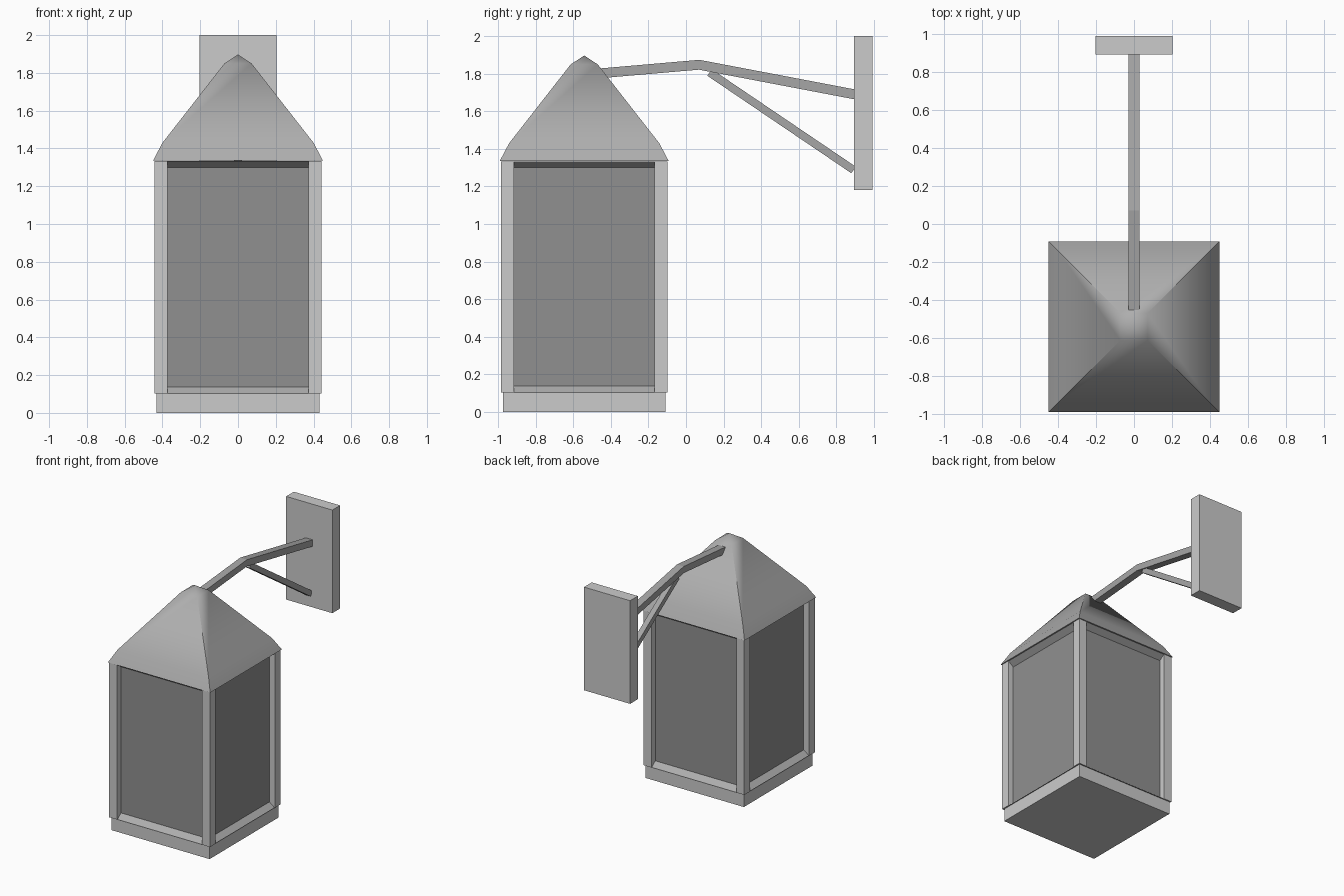
import bpy, bmesh
from mathutils import Vector

if "Cube" in bpy.data.objects:
    bpy.data.objects.remove(bpy.data.objects["Cube"])

CY = -0.542  # lantern axis in y


def grey(name, v):
    m = bpy.data.materials.new(name)
    m.diffuse_color = (v, v, v, 1)
    m.use_nodes = True
    m.node_tree.nodes["Principled BSDF"].inputs["Base Color"].default_value = m.diffuse_color
    return m


LIGHT = grey("light_metal", 0.64)
POST = grey("post_metal", 0.54)
ROOF = grey("roof_metal", 0.42)
RAIL = grey("rail_metal", 0.42)
PANE = grey("dark_pane", 0.28)
ARM = grey("arm_metal", 0.38)


def finish(name, bm, *mats):
    bmesh.ops.recalc_face_normals(bm, faces=bm.faces[:])
    me = bpy.data.meshes.new(name)
    bm.to_mesh(me)
    bm.free()
    for m in mats:
        me.materials.append(m)
    ob = bpy.data.objects.new(name, me)
    bpy.context.collection.objects.link(ob)
    return ob


def box(name, lo, hi, mat):
    bm = bmesh.new()
    bmesh.ops.create_cube(bm, size=1)
    lo, hi = Vector(lo), Vector(hi)
    for v in bm.verts:
        v.co = (lo + hi) / 2 + v.co * (hi - lo)
    return finish(name, bm, mat)


def square_stack(name, profile, mats, bands, sharp_below=None):
    """Stack of square rings (half width, z); a zero width ends in a point.
    bands gives the material slot of each step."""
    bm = bmesh.new()
    rings = []
    for r, z in profile:
        signs = ((-1, -1), (1, -1), (1, 1), (-1, 1)) if r else ((0, 0),)
        rings.append([bm.verts.new((sx * r, CY + sy * r, z)) for sx, sy in signs])
    for slot, a, b in zip(bands, rings, rings[1:]):
        for i in range(4):
            j = (i + 1) % 4
            top = [b[j], b[i]] if len(b) == 4 else b
            bm.faces.new([a[i], a[j]] + top).material_index = slot
    bm.faces.new(rings[0])
    if len(rings[-1]) == 4:
        bm.faces.new(rings[-1])
    if sharp_below is not None:
        for f in bm.faces:
            f.smooth = True
        z0 = profile[0][1]
        for e in bm.edges:
            za, zb = sorted(v.co.z for v in e.verts)
            rim = zb < z0 + 1e-4
            corner = zb - za > 1e-4 and zb < sharp_below
            e.smooth = not (rim or corner)
    return finish(name, bm, *mats)


def bar(name, path, half_width, half_thick, mat):
    """Square bar following a (y, z) path with mitred bends."""
    pts = [Vector(p) for p in path]
    dirs = [(b - a).normalized() for a, b in zip(pts, pts[1:])]
    bm = bmesh.new()
    rings = []
    for i, p in enumerate(pts):
        d0, d1 = dirs[max(i - 1, 0)], dirs[min(i, len(dirs) - 1)]
        t = (d0 + d1).normalized()
        n = Vector((-t.y, t.x)) * half_thick / t.dot(d0)
        rings.append([bm.verts.new((sx * half_width, p.x + sn * n.x, p.y + sn * n.y))
                      for sx, sn in ((-1, -1), (1, -1), (1, 1), (-1, 1))])
    for a, b in zip(rings, rings[1:]):
        for i in range(4):
            j = (i + 1) % 4
            bm.faces.new((a[i], a[j], b[j], b[i]))
    bm.faces.new(rings[0])
    bm.faces.new(rings[-1])
    return finish(name, bm, mat)


# Lantern base
box("lantern_base", (-0.432, CY - 0.432, 0), (0.432, CY + 0.432, 0.103), LIGHT)

# Recessed panes with sloping sills above and below
square_stack("lantern_panes", [(0.44, 0.103), (0.395, 0.138), (0.395, 1.30), (0.44, 1.334)],
             (RAIL, PANE), (0, 1, 0))

# Corner posts
for sx in (-1, 1):
    for sy in (-1, 1):
        xs = sorted((sx * 0.373, sx * 0.443))
        ys = sorted((CY + sy * 0.373, CY + sy * 0.443))
        box("corner_post", (xs[0], ys[0], 0.103), (xs[1], ys[1], 1.334), POST)

# Roof: crisp hips that soften into the peak
square_stack("roof", [(0.45, 1.335), (0.40, 1.43), (0.072, 1.85), (0, 1.897)],
             (ROOF,), (0, 0, 0), sharp_below=1.88)

# Bracket arm, brace and wall plate
bar("bracket_arm", [(-0.45, 1.803), (0.07, 1.848), (0.90, 1.69)], 0.03, 0.026, ARM)
bar("bracket_brace", [(0.125, 1.807), (0.892, 1.288)], 0.022, 0.021, ARM)
box("wall_plate", (-0.203, 0.895, 1.18), (0.203, 0.992, 2.0), LIGHT)
